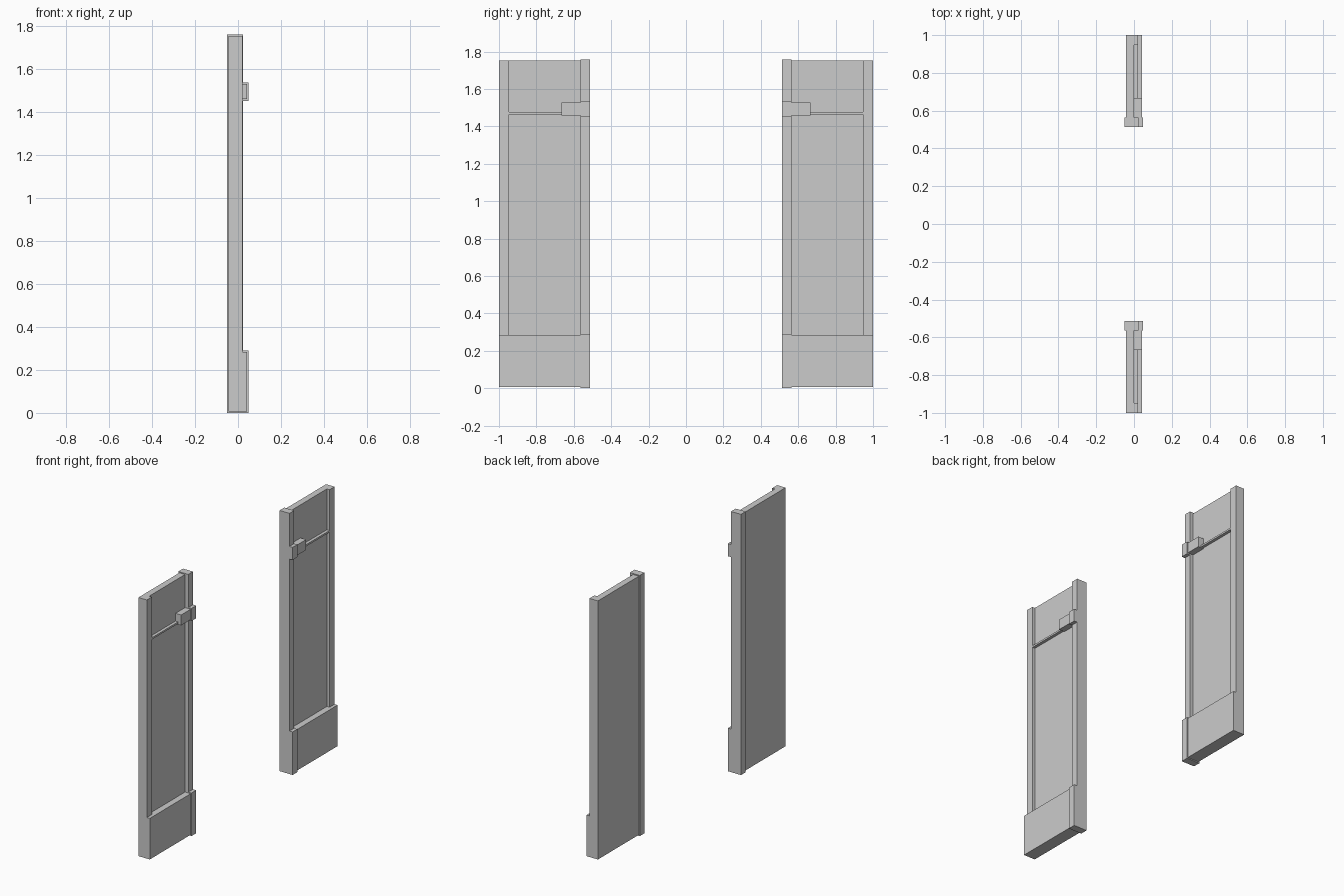
import bpy
import bmesh

if "Cube" in bpy.data.objects:
    bpy.data.objects.remove(bpy.data.objects["Cube"])


def box(name, x, y, z, side):
    """Box from min/max ranges; side = 1 or -1 picks the door leaf."""
    bm = bmesh.new()
    bmesh.ops.create_cube(bm, size=1)
    for v in bm.verts:
        v.co.x = x[0] if v.co.x < 0 else x[1]
        v.co.y = (y[0] if v.co.y < 0 else y[1]) * side
        v.co.z = z[0] if v.co.z < 0 else z[1]
    bmesh.ops.recalc_face_normals(bm, faces=bm.faces)
    mesh = bpy.data.meshes.new(name)
    bm.to_mesh(mesh)
    bm.free()
    obj = bpy.data.objects.new(name, mesh)
    bpy.context.collection.objects.link(obj)


INNER, SEAM, STILE, OUTER = 0.514, 0.564, 0.947, 1.0
BACK, PANEL, FRONT = -0.043, 0.0, 0.02

for label, s in (("left", -1), ("right", 1)):
    # Recessed panel with the stile on the outer edge
    box(label + "_panel", (BACK, PANEL), (SEAM, STILE), (0.007, 1.751), s)
    box(label + "_outer_stile", (BACK, FRONT), (STILE, OUTER), (0.007, 1.751), s)
    # Slightly larger post on the inner edge
    box(label + "_inner_post", (-0.05, 0.024), (INNER, SEAM), (0, 1.758), s)
    # Thin rail between the upper and lower panels
    box(label + "_rail", (PANEL, FRONT), (SEAM, STILE), (1.464, 1.476), s)
    # Thick kick board and its raised end
    box(label + "_kick_board", (BACK, 0.042), (SEAM, OUTER), (0.007, 0.284), s)
    box(label + "_kick_board_end", (-0.05, 0.048), (INNER, SEAM), (0, 0.29), s)
    # Latch block and its raised end
    box(label + "_latch", (PANEL, 0.042), (SEAM, 0.666), (1.458, 1.528), s)
    box(label + "_latch_end", (PANEL, 0.048), (INNER, SEAM), (1.45, 1.535), s)
